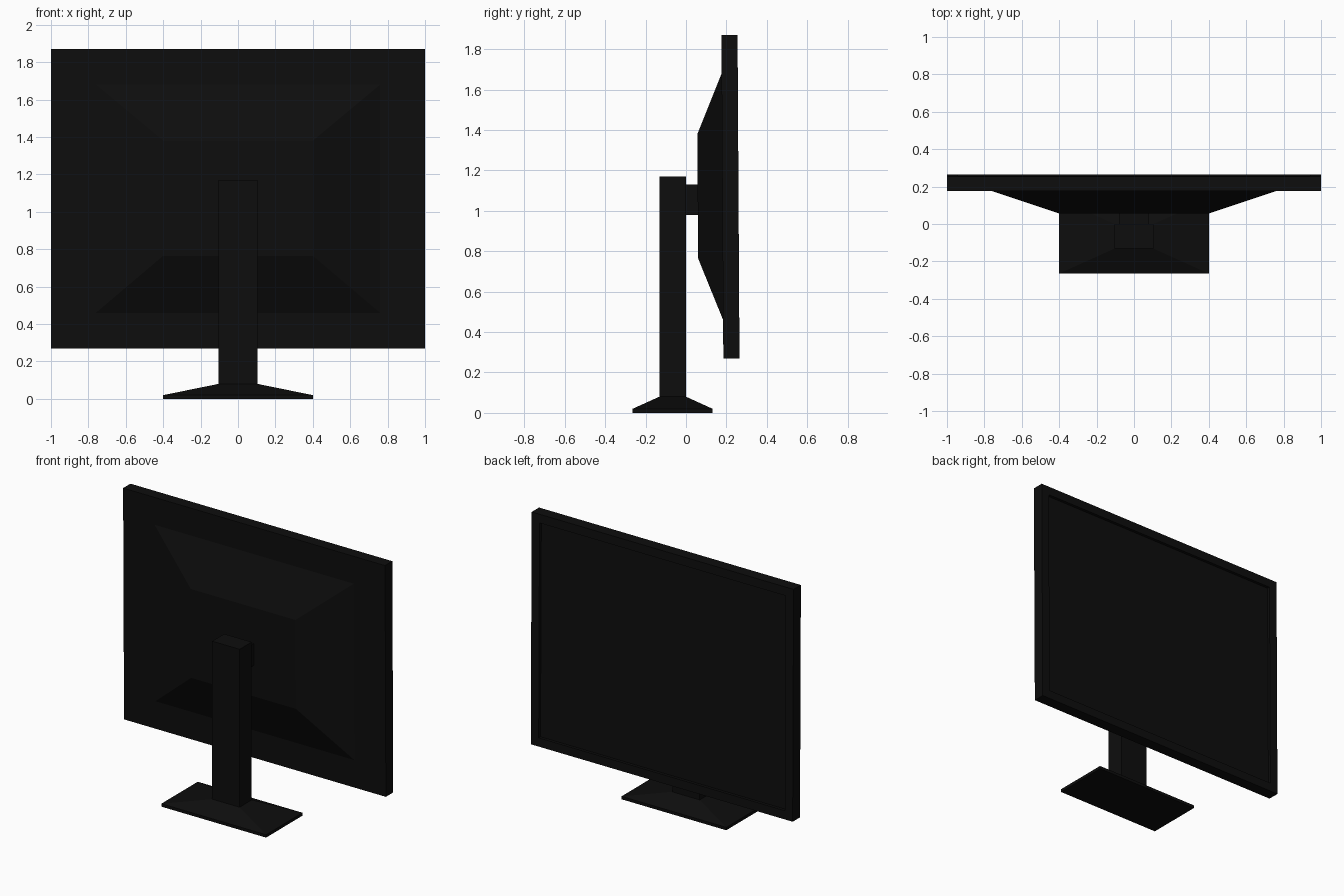
import bpy, bmesh

cube = bpy.data.objects.get("Cube")
if cube:
    bpy.data.objects.remove(cube, do_unlink=True)

black = bpy.data.materials.new("near_black_plastic")
black.use_nodes = True
colour = (0.004, 0.004, 0.004, 1)
black.diffuse_color = colour
black.node_tree.nodes["Principled BSDF"].inputs["Base Color"].default_value = colour

MID_Z = 1.07   # height of the screen centre
TILT = 0.006   # slight backward lean of the panel


def loft(name, loops, lean=False):
    """Skin a stack of four-cornered loops and cap both ends."""
    bm = bmesh.new()
    rings = [[bm.verts.new(p) for p in loop] for loop in loops]
    for a, b in zip(rings, rings[1:]):
        for i in range(4):
            j = (i + 1) % 4
            bm.faces.new((a[i], a[j], b[j], b[i]))
    bm.faces.new(rings[0][::-1])
    bm.faces.new(rings[-1])
    if lean:
        for v in bm.verts:
            v.co.y -= TILT * (v.co.z - MID_Z)
    bmesh.ops.recalc_face_normals(bm, faces=bm.faces)
    mesh = bpy.data.meshes.new(name)
    bm.to_mesh(mesh)
    bm.free()
    mesh.materials.append(black)
    obj = bpy.data.objects.new(name, mesh)
    bpy.context.collection.objects.link(obj)
    return obj


def upright(x, z0, z1, y):
    return [(-x, y, z0), (x, y, z0), (x, y, z1), (-x, y, z1)]


def flat(x, y0, y1, z):
    return [(-x, y0, z), (x, y0, z), (x, y1, z), (-x, y1, z)]


# Panel with a shallow recessed screen on the far side
loft("screen_panel", [
    upright(1.0, 0.27, 1.87, 0.18),
    upright(1.0, 0.27, 1.87, 0.26),
    upright(0.94, 0.33, 1.81, 0.26),
    upright(0.94, 0.33, 1.81, 0.24),
], lean=True)

# Tapered housing behind the panel
loft("rear_housing", [
    upright(0.4, 0.765, 1.38, 0.058),
    upright(0.76, 0.46, 1.68, 0.18),
], lean=True)

# Short arm joining housing and post
loft("mount_arm", [
    upright(0.08, 0.98, 1.13, 0.0),
    upright(0.08, 0.98, 1.13, 0.06),
])

# Post and sloped foot
loft("stand_post", [
    flat(0.105, -0.132, 0.0, 0.08),
    flat(0.105, -0.132, 0.0, 1.17),
])
loft("stand_base", [
    flat(0.4, -0.265, 0.132, 0.0),
    flat(0.4, -0.265, 0.132, 0.02),
    flat(0.105, -0.132, 0.0, 0.08),
])
